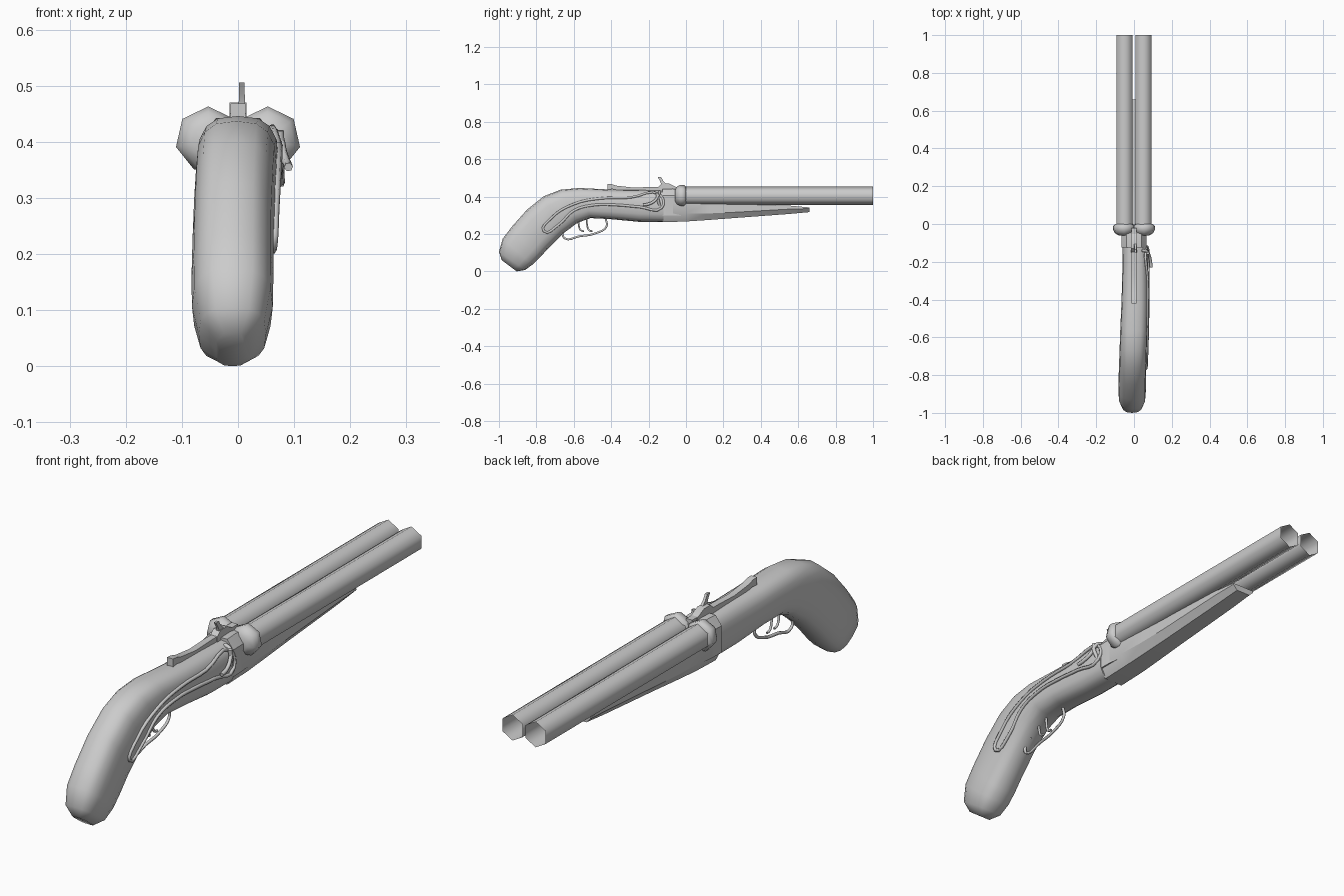
import bpy, math
from mathutils import Vector
from mathutils.bvhtree import BVHTree

if "Cube" in bpy.data.objects:
    bpy.data.objects.remove(bpy.data.objects["Cube"])


def make(name, verts, faces, angle=40):
    me = bpy.data.meshes.new(name)
    me.from_pydata(verts, [], faces)
    ob = bpy.data.objects.new(name, me)
    bpy.context.collection.objects.link(ob)
    bpy.ops.object.select_all(action='DESELECT')
    ob.select_set(True)
    bpy.context.view_layer.objects.active = ob
    bpy.ops.object.mode_set(mode='EDIT')
    bpy.ops.mesh.select_all(action='SELECT')
    bpy.ops.mesh.normals_make_consistent(inside=False)
    bpy.ops.object.mode_set(mode='OBJECT')
    bpy.ops.object.shade_smooth_by_angle(angle=math.radians(angle))
    return ob


def loft(name, rings, caps=True, angle=40):
    n = len(rings[0])
    verts = [v for r in rings for v in r]
    faces = [(i * n + j, i * n + (j + 1) % n, (i + 1) * n + (j + 1) % n, (i + 1) * n + j)
             for i in range(len(rings) - 1) for j in range(n)]
    if caps:
        faces += [tuple(range(n)), tuple(range(len(verts) - n, len(verts)))]
    return make(name, verts, faces, angle)


def lathe(name, x, z, profile, n, caps, angle):
    return loft(name, [[(x + r * math.sin(2 * math.pi * k / n), y, z + r * math.cos(2 * math.pi * k / n))
                        for k in range(n)] for y, r in profile], caps, angle)


def tube(name, pts, r, closed=False):
    cu = bpy.data.curves.new(name, 'CURVE')
    cu.dimensions = '3D'
    cu.bevel_depth = r
    cu.bevel_resolution = 1
    cu.use_fill_caps = True
    sp = cu.splines.new('BEZIER')
    sp.bezier_points.add(len(pts) - 1)
    sp.resolution_u = 4
    sp.use_cyclic_u = closed
    for b, p in zip(sp.bezier_points, pts):
        b.co = p
        b.handle_left_type = b.handle_right_type = 'AUTO'
    ob = bpy.data.objects.new(name, cu)
    bpy.context.collection.objects.link(ob)
    return ob


def strip(name, sections, x, w):
    # side-view strip: sections are (y, top, bottom)
    return loft(name, [[(x - w, y, b), (x + w, y, b), (x + w, y, t), (x - w, y, t)] for y, t, b in sections])


# curved pistol-grip stock: (top y, top z, bottom y, bottom z, half width, centre x)
stations = [(-.12, .432, -.12, .263, .066, .006), (-.25, .436, -.25, .265, .068, .006),
            (-.41, .438, -.41, .28, .07, .004), (-.57, .446, -.51, .285, .072, 0),
            (-.67, .437, -.58, .26, .072, -.003), (-.76, .402, -.66, .20, .072, -.006),
            (-.85, .33, -.735, .125, .072, -.009), (-.93, .24, -.785, .07, .073, -.01),
            (-.98, .175, -.82, .037, .072, -.01), (-1, .105, -.86, .008, .06, -.01),
            (-.985, .06, -.905, 0, .03, -.01)]
rings = []
for ty, tz, by, bz, w, cx in stations:
    top, bot = Vector((cx, ty, tz)), Vector((cx, by, bz))
    mid, half = (top + bot) / 2, (top - bot) / 2
    ring = []
    for k in range(16):
        a = 2 * math.pi * k / 16
        s, c = math.sin(a), math.cos(a)
        p = mid + half * math.copysign(abs(c) ** .72, c)
        p.x += w * math.copysign(abs(s) ** .72, s)
        ring.append(p)
    rings.append(ring)
stock = loft('stock', rings, angle=60)
bvh = BVHTree.FromPolygons([v.co for v in stock.data.vertices],
                           [p.vertices[:] for p in stock.data.polygons])

# raised border of the right side plate, laid on the stock surface
border = [(-.76, .215), (-.72, .285), (-.60, .36), (-.46, .39), (-.30, .395), (-.14, .41),
          (-.13, .34), (-.25, .345), (-.37, .355), (-.49, .355), (-.60, .325), (-.68, .25)]
pts = []
for y, z in border:
    hit = bvh.ray_cast(Vector((1, y, z)), Vector((-1, 0, 0)))[0]
    pts.append((hit.x + .002 if hit else .066, y, z))
tube('side_plate_border', pts, .007, True)

# wedge-shaped forend: (y, top, waist, bottom, half width)
loft('forend', [[(-w, y, t), (-w, y, m), (-.62 * w, y, b), (.62 * w, y, b), (w, y, m), (w, y, t)]
                for y, t, m, b, w in [(-.125, .38, .31, .263, .066), (0, .375, .31, .267, .066),
                                      (.12, .365, .31, .275, .062), (.24, .36, .315, .284, .058),
                                      (.55, .352, .333, .307, .053), (.66, .342, .336, .317, .05)]], angle=30)

# receiver block behind the barrels
loft('receiver', [[(-w, y, .3), (w, y, .3), (w, y, .405), (.6 * w, y, t), (-.6 * w, y, t), (-w, y, .405)]
                  for y, t, w in [(-.125, .44, .067), (-.07, .442, .066), (-.02, .435, .06)]], angle=30)

# twin barrels and their rounded breech rings
for side, s in (('left', -1), ('right', 1)):
    lathe(side + '_barrel', s * .05, .404, [(-.02, .05), (1, .05)], 6, False, 65)
    lathe(side + '_breech_ring', s * .053, .404,
          [(-.06, .03), (-.048, .05), (-.03, .059), (-.01, .059), (0, .048)], 7, True, 60)

# top lever, its pivot and the thumb hammer
strip('top_lever', [(-.42, .468, .437), (-.395, .466, .44), (-.37, .458, .436), (-.28, .448, .43),
                    (-.18, .452, .43), (-.02, .452, .43)], 0, .013)
strip('lever_pivot', [(-.15, .45, .42), (-.13, .47, .42), (-.09, .47, .42), (-.05, .45, .42)], 0, .015)
loft('hammer', [[(x0, y, z), (x1, y, z), (x1, y + d, z), (x0, y + d, z)]
                for x0, x1, y, z, d in [(0, .014, -.13, .44, .06), (.001, .013, -.132, .465, .03),
                                        (.002, .012, -.14, .485, .018), (.002, .012, -.152, .506, .018)]])

# cocking lever on the right side
tube('side_lever', [(.04, -.14, .425), (.068, -.145, .415), (.08, -.165, .38), (.088, -.2, .36), (.09, -.23, .355)], .008)
tube('side_lever_arm', [(.066, -.14, .35), (.075, -.15, .385), (.074, -.155, .42)], .008)

# trigger guard and two triggers
tube('trigger_guard', [(0, -.62, .235), (0, -.655, .215), (0, -.65, .178), (0, -.57, .188), (0, -.48, .205),
                       (0, -.425, .24), (0, -.43, .285)], .006)
for i, y in enumerate((-.575, -.53)):
    tube('trigger_%d' % (i + 1), [(0, y, .285), (0, y + .002, .245), (0, y + .012, .22), (0, y + .03, .215)], .005)
